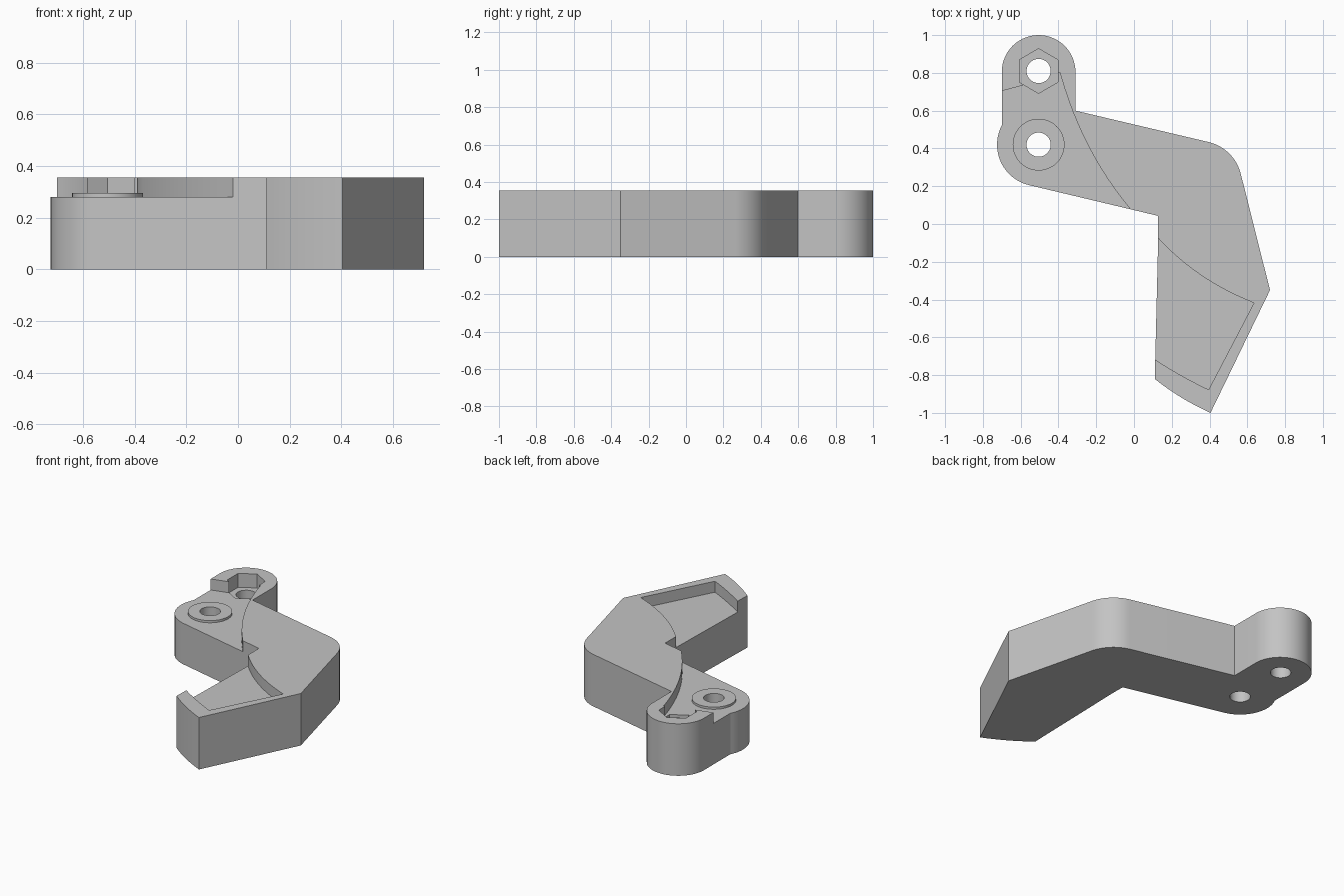
import bpy, bmesh
from math import sin, cos, radians
from mathutils import Vector

cube = bpy.data.objects.get("Cube")
if cube:
    bpy.data.objects.remove(cube, do_unlink=True)

grey = bpy.data.materials.new("light_grey")
grey.use_nodes = True
grey.diffuse_color = (0.55, 0.55, 0.55, 1)
grey.node_tree.nodes["Principled BSDF"].inputs["Base Color"].default_value = grey.diffuse_color

TOP, FLOOR, BOSS_TOP, NUT_FLOOR = 0.355, 0.28, 0.295, 0.26
PIN, PIVOT = (-0.505, 0.81), (-0.505, 0.42)


def arc(centre, r, start, end, n=20):
    angles = [radians(start + (end - start) * i / n) for i in range(n + 1)]
    return [(centre[0] + r * cos(a), centre[1] + r * sin(a)) for a in angles]


def bend(a, control, b, n=12):
    a, c, b = Vector(a), Vector(control), Vector(b)
    steps = [i / n for i in range(n + 1)]
    return [tuple(a * (1 - t) ** 2 + c * 2 * t * (1 - t) + b * t * t) for t in steps]


def ring(centre, r, n, turn=0):
    return arc(centre, r, turn, turn + 360, n)[:-1]


def prism(name, outline, low, high):
    bm = bmesh.new()
    base = bm.faces.new([bm.verts.new((x, y, low)) for x, y in outline])
    made = bmesh.ops.extrude_face_region(bm, geom=[base])["geom"]
    bmesh.ops.translate(bm, vec=(0, 0, high - low),
                        verts=[v for v in made if isinstance(v, bmesh.types.BMVert)])
    bmesh.ops.recalc_face_normals(bm, faces=bm.faces)
    mesh = bpy.data.meshes.new(name)
    bm.to_mesh(mesh)
    bm.free()
    mesh.materials.append(grey)
    ob = bpy.data.objects.new(name, mesh)
    bpy.context.collection.objects.link(ob)
    return ob


def combine(target, tool, operation="DIFFERENCE"):
    tool.hide_render = True
    mod = target.modifiers.new(tool.name, "BOOLEAN")
    mod.operation, mod.solver, mod.object = operation, "EXACT", tool
    bpy.ops.object.select_all(action="DESELECT")
    bpy.context.view_layer.objects.active = target
    target.select_set(True)
    bpy.ops.object.modifier_apply(modifier=mod.name)
    bpy.data.objects.remove(tool, do_unlink=True)


# Crooked arm body, traced clockwise from the pin lobe
outline = arc((-0.505, 0.805), 0.195, 180, 0, 32)
outline += [(-0.31, 0.60)]
outline += arc((0.342, 0.21), 0.23, 76.7, 14, 16)
outline += [(0.72, -0.35)]
outline += bend((0.405, -1.0), (0.24, -0.925), (0.11, -0.82))
outline += [(0.128, -0.08), (0.128, 0.043)]
outline += arc(PIVOT, 0.22, 256.7, 152.4, 24)
body = prism("lever_arm", outline, 0, TOP)

# Lowered seat around the pivot
seat = [(-0.9, 0.65), (-0.585, 0.735), (-0.505, 0.80), (-0.389, 0.80)]
seat += bend((-0.389, 0.79), (-0.275, 0.385), (-0.02, 0.08))
seat += [(0.0, 0.05), (-0.3, -0.1), (-0.9, 0.1)]
combine(body, prism("pivot_seat_cutter", seat, FLOOR, 0.5))

# Open pocket in the lower arm
pocket = [(0.0, -0.02)] + bend((0.13, -0.077), (0.335, -0.30), (0.635, -0.418))
pocket += bend((0.395, -0.877), (0.235, -0.80), (0.108, -0.715))
pocket += [(0.0, -0.64)]
combine(body, prism("pocket_cutter", pocket, FLOOR, 0.5))

# Boss ring, hexagonal nut seat and the two through holes
combine(body, prism("pivot_boss", ring(PIVOT, 0.137, 48), 0.2, BOSS_TOP), "UNION")
combine(body, prism("nut_cutter", ring(PIN, 0.118, 6, 30), NUT_FLOOR, 0.5))
for spot in (PIN, PIVOT):
    combine(body, prism("hole_cutter", ring(spot, 0.064, 40), -0.1, 0.5))

bpy.ops.object.shade_smooth_by_angle(angle=radians(25))
